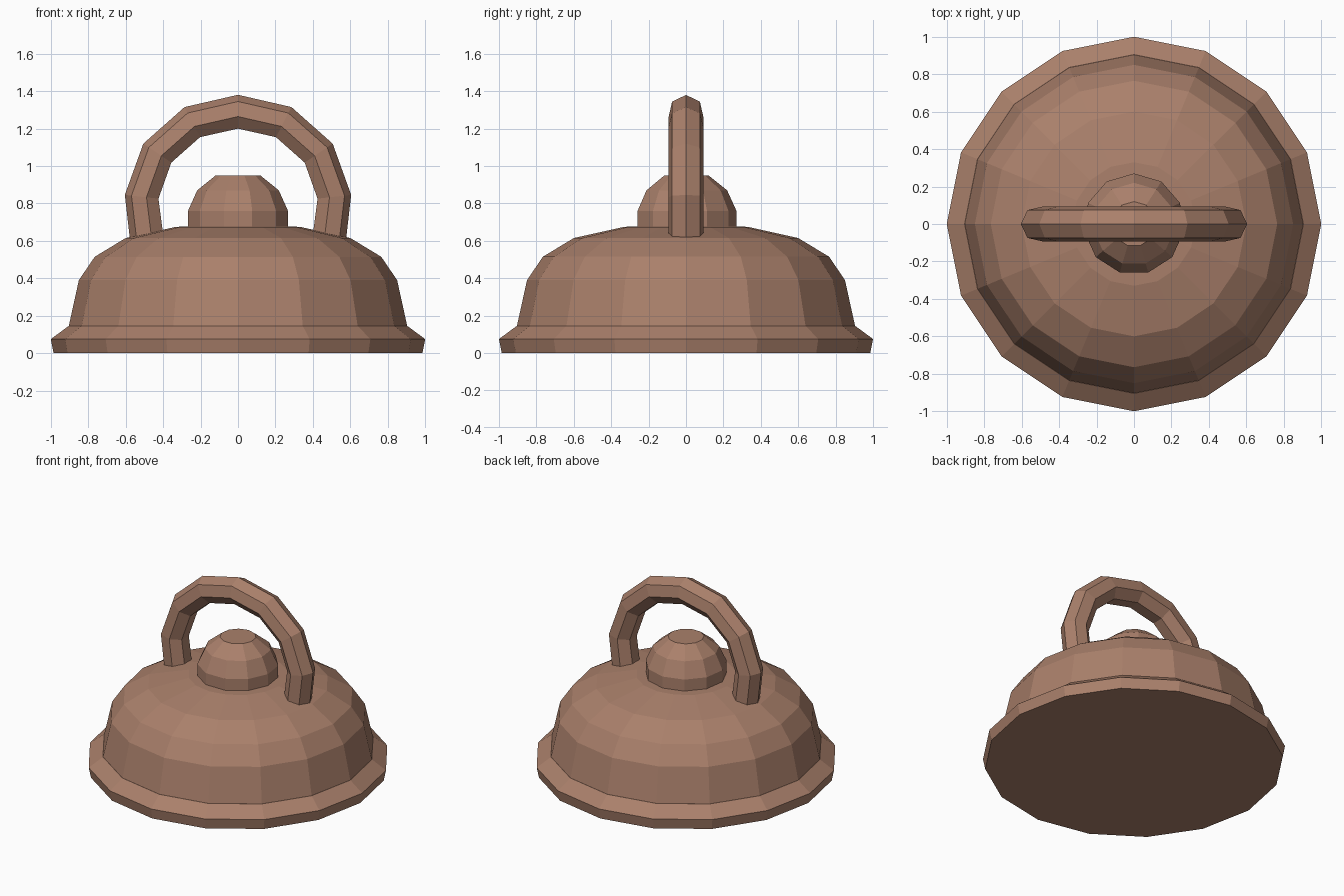
import bpy, bmesh, math
from mathutils import Vector

if "Cube" in bpy.data.objects:
    bpy.data.objects.remove(bpy.data.objects["Cube"])

clay = bpy.data.materials.new("clay brown")
clay.diffuse_color = (0.402, 0.216, 0.147, 1)
clay.use_nodes = True
clay.node_tree.nodes["Principled BSDF"].inputs["Base Color"].default_value = clay.diffuse_color


def finish(name, bm):
    bmesh.ops.recalc_face_normals(bm, faces=bm.faces)
    mesh = bpy.data.meshes.new(name)
    bm.to_mesh(mesh)
    bm.free()
    mesh.materials.append(clay)
    obj = bpy.data.objects.new(name, mesh)
    bpy.context.collection.objects.link(obj)
    return obj


def skin(name, rings):
    """Join rings of points with quads and cap both ends."""
    bm = bmesh.new()
    rows = [[bm.verts.new(p) for p in ring] for ring in rings]
    n = len(rows[0])
    for a, b in zip(rows, rows[1:]):
        for i in range(n):
            j = (i + 1) % n
            bm.faces.new((a[i], a[j], b[j], b[i]))
    bm.faces.new(rows[0])
    bm.faces.new(rows[-1])
    return finish(name, bm)


def lathe(name, profile, sides):
    angles = [math.pi / 2 + math.tau * i / sides for i in range(sides)]
    return skin(name, [[(r * math.cos(a), r * math.sin(a), z) for a in angles]
                       for r, z in profile])


# Flared base rim
lathe("base_rim", [(0.985, 0), (1.0, 0.075), (0.905, 0.145)], 16)

# Domed body
lathe("dome", [(0.905, 0.14), (0.85, 0.39), (0.765, 0.515), (0.6, 0.615),
               (0.33, 0.675), (0.02, 0.682)], 16)

# Knob in the middle
lathe("knob", [(0.27, 0.6), (0.27, 0.76), (0.22, 0.87), (0.12, 0.95)], 11)

# Arched carrying handle: seven-sided tube swept along a mirrored arc
half = [(0.475, 0.55), (0.51, 0.835), (0.427, 1.066), (0.242, 1.23)]
path = [(-x, z) for x, z in half] + [(0, 1.285)] + half[::-1]
path = [Vector((x, 0, z)) for x, z in path]
rings = []
for i, p in enumerate(path):
    before = (p - path[max(i - 1, 0)]).normalized()
    after = (path[min(i + 1, len(path) - 1)] - p).normalized()
    t = (before + after).normalized()
    out = Vector((-t.z, 0, t.x))
    rings.append([p + 0.095 * (out * math.cos(a) + Vector((0, 1, 0)) * math.sin(a))
                  for a in (math.tau * k / 7 for k in range(7))])
skin("handle", rings)
